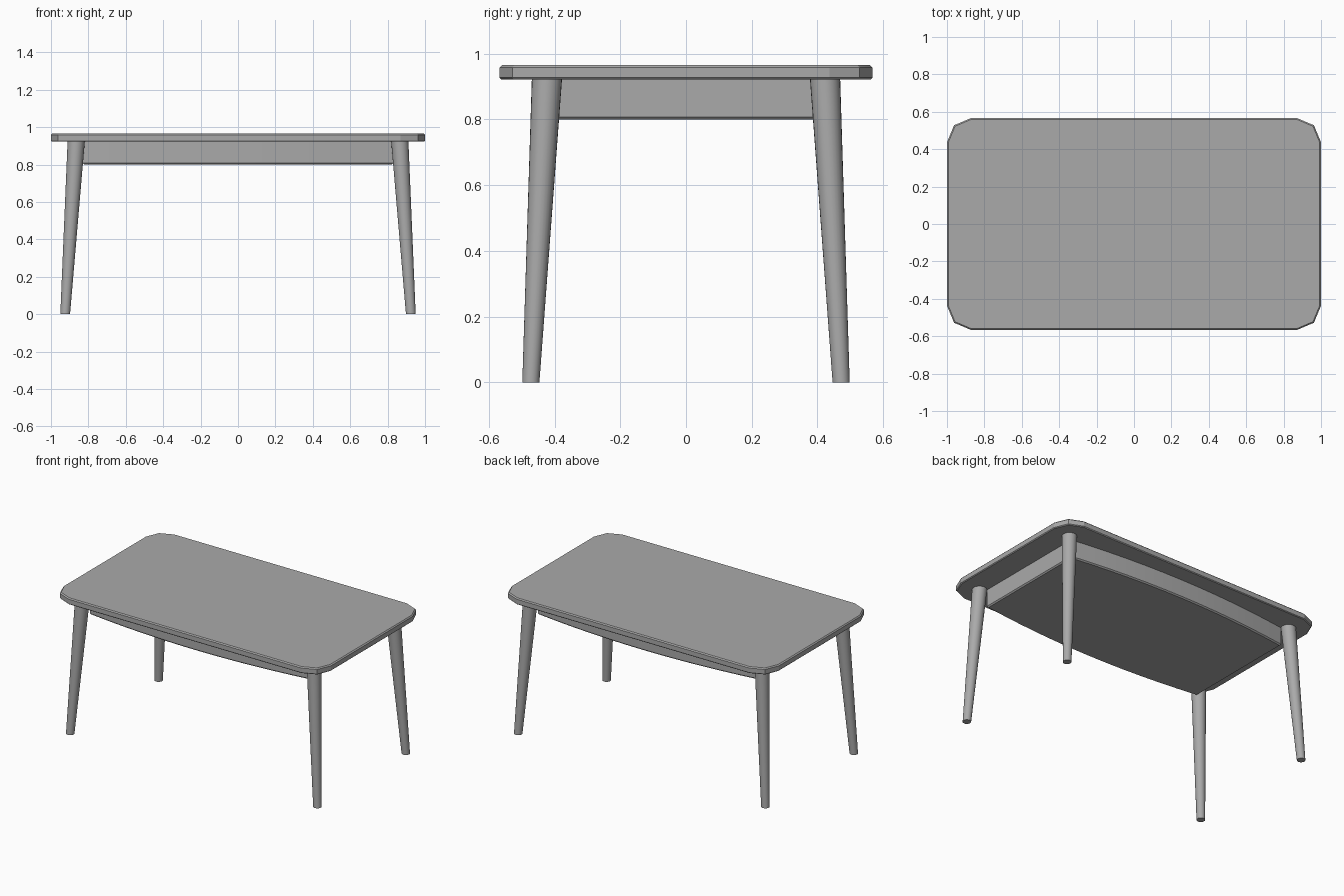
import bpy
import bmesh
from math import radians
from mathutils import Vector

if "Cube" in bpy.data.objects:
    bpy.data.objects.remove(bpy.data.objects["Cube"], do_unlink=True)

grey = bpy.data.materials.new("grey")
grey.use_nodes = True
colour = (0.4, 0.4, 0.4, 1)
grey.diffuse_color = colour
grey.node_tree.nodes["Principled BSDF"].inputs["Base Color"].default_value = colour


def finish(obj, angle):
    obj.data.materials.append(grey)
    bpy.ops.object.select_all(action="DESELECT")
    obj.select_set(True)
    bpy.context.view_layer.objects.active = obj
    bpy.ops.object.shade_smooth_by_angle(angle=radians(angle))


def slab(name, outline, bottom, top, bottom_edge, top_edge, angle):
    """Extrude an outline upward and chamfer its bottom and top rims."""
    bm = bmesh.new()
    base = bm.faces.new([bm.verts.new((x, y, bottom)) for x, y in outline])
    ext = bmesh.ops.extrude_face_region(bm, geom=[base])
    moved = [g for g in ext["geom"] if isinstance(g, bmesh.types.BMVert)]
    bmesh.ops.translate(bm, verts=moved, vec=(0, 0, top - bottom))
    bmesh.ops.recalc_face_normals(bm, faces=bm.faces)
    for height, size in ((bottom, bottom_edge), (top, top_edge)):
        if size:
            rim = [e for e in bm.edges
                   if all(abs(v.co.z - height) < 1e-5 for v in e.verts)]
            bmesh.ops.bevel(bm, geom=rim, offset=size, segments=1,
                            affect="EDGES", profile=0.5)
    mesh = bpy.data.meshes.new(name)
    bm.to_mesh(mesh)
    bm.free()
    obj = bpy.data.objects.new(name, mesh)
    bpy.context.collection.objects.link(obj)
    finish(obj, angle)


# Tabletop with faceted corners
corner = [(1.0, 0.437), (0.962, 0.528), (0.87, 0.567)]
half = corner + [(-x, y) for x, y in reversed(corner)]
slab("tabletop", half + [(-x, -y) for x, y in half], 0.922, 0.965, 0.005, 0.007, 20)

# Solid apron block with bowed long sides
steps = 12
bow = []
for i in range(steps + 1):
    t = 1 - 2 * i / steps
    bow.append((0.83 * t, 0.397 + 0.058 * (1 - t * t)))
slab("apron", bow + [(-x, -y) for x, y in bow], 0.8, 0.922, 0.008, 0, 30)


# Splayed, tapered round legs
def leg(name, sx, sy):
    bm = bmesh.new()
    bmesh.ops.create_cone(bm, cap_ends=True, segments=24, radius1=0.026,
                          radius2=0.046, depth=0.925)
    foot = Vector((0.924 * sx, 0.472 * sy, 0))
    head = Vector((0.865 * sx, 0.423 * sy, 0.925))
    for v in bm.verts:
        centre = foot if v.co.z < 0 else head
        v.co = centre + Vector((v.co.x, v.co.y, 0))
    mesh = bpy.data.meshes.new(name)
    bm.to_mesh(mesh)
    bm.free()
    obj = bpy.data.objects.new(name, mesh)
    bpy.context.collection.objects.link(obj)
    finish(obj, 40)


for side, sx in (("left", 1), ("right", -1)):
    for end, sy in (("front", -1), ("back", 1)):
        leg(f"{end}_{side}_leg", sx, sy)
